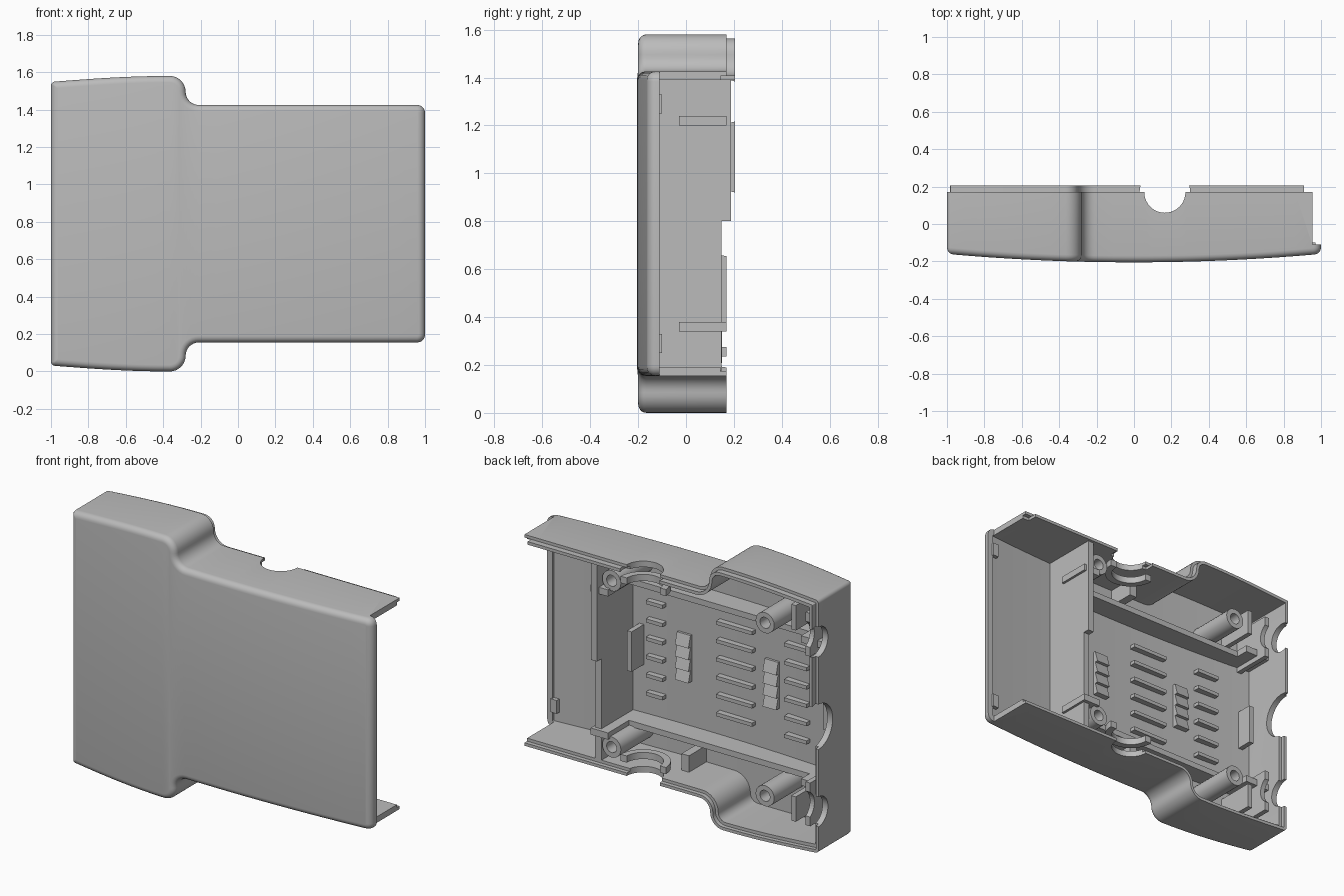
import bpy, bmesh
from math import sin, cos, pi, radians
from mathutils import Vector

if "Cube" in bpy.data.objects:
    bpy.data.objects.remove(bpy.data.objects["Cube"])

mat = bpy.data.materials.new("light grey plastic")
mat.use_nodes = True
GREY = (0.5, 0.5, 0.5, 1)
mat.diffuse_color = GREY
mat.node_tree.nodes["Principled BSDF"].inputs["Base Color"].default_value = GREY

H = 1.58        # full height
T = 0.036       # wall thickness
BACK = 0.17     # open edge of the walls
LIP = 0.205     # top of the raised lip


def front(x):
    """Gently bowed outer face."""
    return -0.205 + 0.045 * x * x


def make(name, bm):
    bmesh.ops.recalc_face_normals(bm, faces=bm.faces)
    mesh = bpy.data.meshes.new(name)
    bm.to_mesh(mesh)
    bm.free()
    ob = bpy.data.objects.new(name, mesh)
    bpy.context.collection.objects.link(ob)
    mesh.materials.append(mat)
    return ob


def smooth(ob):
    bpy.ops.object.select_all(action='DESELECT')
    ob.select_set(True)
    bpy.context.view_layer.objects.active = ob
    bpy.ops.object.shade_smooth_by_angle(angle=radians(30))


def box(name, x, y, z, mirror=False):
    spans = [z] + ([(H - z[1], H - z[0])] if mirror else [])
    bm = bmesh.new()
    for zs in spans:
        size = Vector((x[1] - x[0], y[1] - y[0], zs[1] - zs[0]))
        mid = Vector((sum(x), sum(y), sum(zs))) / 2
        vs = bmesh.ops.create_cube(bm, size=1)["verts"]
        for v in vs:
            v.co = Vector(a * b for a, b in zip(v.co, size)) + mid
    return make(name, bm)


def arc(cx, cz, r, a0, a1, n=8):
    return [(cx + r * cos(radians(a0 + (a1 - a0) * i / n)),
             cz + r * sin(radians(a0 + (a1 - a0) * i / n))) for i in range(n + 1)]


def outline(d):
    """Silhouette inset by d: upper edge left to right, then its mirror."""
    rl, rr = max(0.022 - d, 0.004), max(0.042 - d, 0.004)
    p = arc(-1 + d + rl, 1.55 - d - rl, rl, 180, 90, 5)
    x0 = p[-1][0]
    for i in range(1, 8):
        u = i / 8
        p.append((x0 + (-0.365 - x0) * u, 1.55 - d + 0.03 * sin(u * pi / 2)))
    p += arc(-0.365, 1.495, 0.085 - d, 90, 0)
    p += arc(-0.21, 1.495, 0.07 + d, 180, 270)[1:]
    x0, x1 = -0.21, 1 - d - rr
    p += [(x0 + (x1 - x0) * i / 12, 1.425 - d) for i in range(1, 12)]
    p += arc(x1, 1.425 - d - rr, rr, 90, 0, 5)
    return p + [(x, H - z) for x, z in reversed(p)]


def loft(name, rings, closed):
    """Skin rings of (inset, depth); depth is a number or a function of x."""
    bm = bmesh.new()
    loops = []
    for d, y in rings:
        loops.append([bm.verts.new((x, y(x) if callable(y) else y, z))
                      for x, z in outline(d)])
    n = len(loops[0])
    pairs = list(zip(loops, loops[1:])) + ([(loops[-1], loops[0])] if closed else [])
    for a, b in pairs:
        for i in range(n):
            j = (i + 1) % n
            bm.faces.new((a[i], a[j], b[j], b[i]))
    if not closed:
        for c in (loops[0], loops[-1]):
            for i in range(n // 2 - 1):
                bm.faces.new((c[i], c[i + 1], c[n - 2 - i], c[n - 1 - i]))
    return make(name, bm)


def tube(name, place, r_in, r_out, h0, h1, a0=0, a1=360, n=24):
    """Ring or part ring; place(u, v, h) maps to space."""
    bm = bmesh.new()
    full = a1 - a0 == 360
    secs = []
    for i in range(n if full else n + 1):
        a = radians(a0 + (a1 - a0) * i / n)
        secs.append([bm.verts.new(place(r * cos(a), r * sin(a), h))
                     for r, h in ((r_in, h0), (r_out, h0), (r_out, h1), (r_in, h1))])
    for a, b in list(zip(secs, secs[1:])) + ([(secs[-1], secs[0])] if full else []):
        for k in range(4):
            m = (k + 1) % 4
            bm.faces.new((a[k], a[m], b[m], b[k]))
    if not full:
        bm.faces.new(secs[0])
        bm.faces.new(secs[-1])
    ob = make(name, bm)
    smooth(ob)
    return ob


def cylinder(loc, r, depth, rot):
    bpy.ops.mesh.primitive_cylinder_add(vertices=40, radius=r, depth=depth,
                                        location=loc, rotation=rot)
    return bpy.context.object


def cut(ob, cutters):
    for c in cutters:
        c.hide_render = True
        bpy.ops.object.select_all(action='DESELECT')
        bpy.context.view_layer.objects.active = ob
        ob.select_set(True)
        m = ob.modifiers.new("cut", 'BOOLEAN')
        m.operation, m.solver, m.object = 'DIFFERENCE', 'EXACT', c
        bpy.ops.object.modifier_apply(modifier=m.name)
        bpy.data.objects.remove(c)


def port_cutters():
    return [cylinder((-1, BACK, z), r, 0.5, (0, pi / 2, 0))
            for z, r in ((1.3, 0.09), (H / 2, 0.135), (H - 1.3, 0.09))]


# Hollow shell with rounded front edge and a stepped rim
R = 0.035
rings = [(R * (1 - cos(a)), lambda x, a=a: front(x) + R * (1 - sin(a)))
         for a in (pi / 2 * k / 5 for k in range(5, -1, -1))]
rings += [(0, BACK), (0.018, BACK), (0.018, 0.145), (T, 0.145),
          (T, lambda x: front(x) + 0.04)]
shell = loft("shell", rings, False)
cut(shell, [box("end_cutter", (0.955, 1.2), (-0.11, 0.5), (-0.2, 1.8)),
            cylinder((0.165, BACK, H / 2), 0.11, 2, (0, 0, 0))] + port_cutters())
smooth(shell)

# Raised lip on the upper half of the rim
lip = loft("rim_lip", [(0.0175, 0.14), (0.0175, LIP), (T, LIP), (T, 0.14)], True)
cut(lip, [box("lower_cutter", (-2, 2), (0, 0.5), (-0.2, H / 2)),
          box("end_cutter", (0.91, 1.2), (0, 0.5), (-0.2, 1.8)),
          cylinder((0.165, BACK, H / 2), 0.135, 2, (0, 0, 0))] + port_cutters())
smooth(lip)

# Divider wall beside the open end compartment
box("divider_lower", (0.46, 0.5), (-0.17, 0.148), (0.175, 0.8))
box("divider_upper", (0.46, 0.5), (-0.17, 0.188), (0.8, 1.405))
box("end_clip", (0.93, 0.97), (-0.135, -0.1), (1.25, 1.33), True)

# Board rails and their end tabs
box("rail", (-0.85, 0.48), (-0.166, -0.03), (1.2, 1.235), True)
box("right_tab", (0.4, 0.515), (-0.03, 0.17), (1.2, 1.24), True)
box("left_tab", (-0.975, -0.8), (-0.13, 0.05), (1.2, 1.24), True)

# Screw posts
for x, z in ((0.39, 1.29), (-0.63, 1.31)):
    for zz in (z, H - z):
        tube("screw_post", lambda u, v, h, x=x, zz=zz: (x + u, h, zz + v),
             0.033, 0.062, front(x) + 0.02, 0.15)

# Half-ring collars inside the cable openings
for z in (1.325, H - 1.325):
    tube("cable_collar", lambda u, v, h, z=z: (0.165 + u, BACK + v, z + h),
         0.11, 0.15, -0.02, 0.02, 180, 360)
box("collar_bracket", (-0.02, 0.03), (-0.18, 0.0), (1.29, 1.4), True)

# Slotted plates behind the small side openings
for z in (1.17, H - 1.43):
    plate = box("port_plate", (-0.91, -0.88), (-0.145, 0.12), (z, z + 0.26))
    cut(plate, port_cutters())
box("inner_port_plate", (-0.8, -0.77), (-0.16, 0.1), (1.29, 1.44), True)

# Upright stop plates at both ends of the board
box("left_stop", (-0.92, -0.89), (-0.145, -0.03), (0.67, 0.91))
box("right_stop", (0.39, 0.42), (-0.18, -0.04), (0.67, 0.91))

# Three columns of short ribs on the inner face
for x, w in ((0.3, 0.11), (-0.23, 0.24), (-0.65, 0.15)):
    for i in range(6):
        z = H / 2 + (i - 2.5) * 0.11
        box("rib", (x - w / 2, x + w / 2),
            (front(x) + 0.02, front(x) + 0.075), (z - 0.011, z + 0.011))

# Stacked tilted vanes
for x in (0.12, -0.47):
    for i in range(4):
        z = H / 2 + (i - 1.5) * 0.07
        vane = box("vane", (x - 0.045, x + 0.045),
                   (front(x) + 0.01, front(x) + 0.075), (z - 0.035, z + 0.035))
        for v in vane.data.vertices:
            if v.co.y > front(x) + 0.05 and v.co.z > z:
                v.co.y -= 0.02
